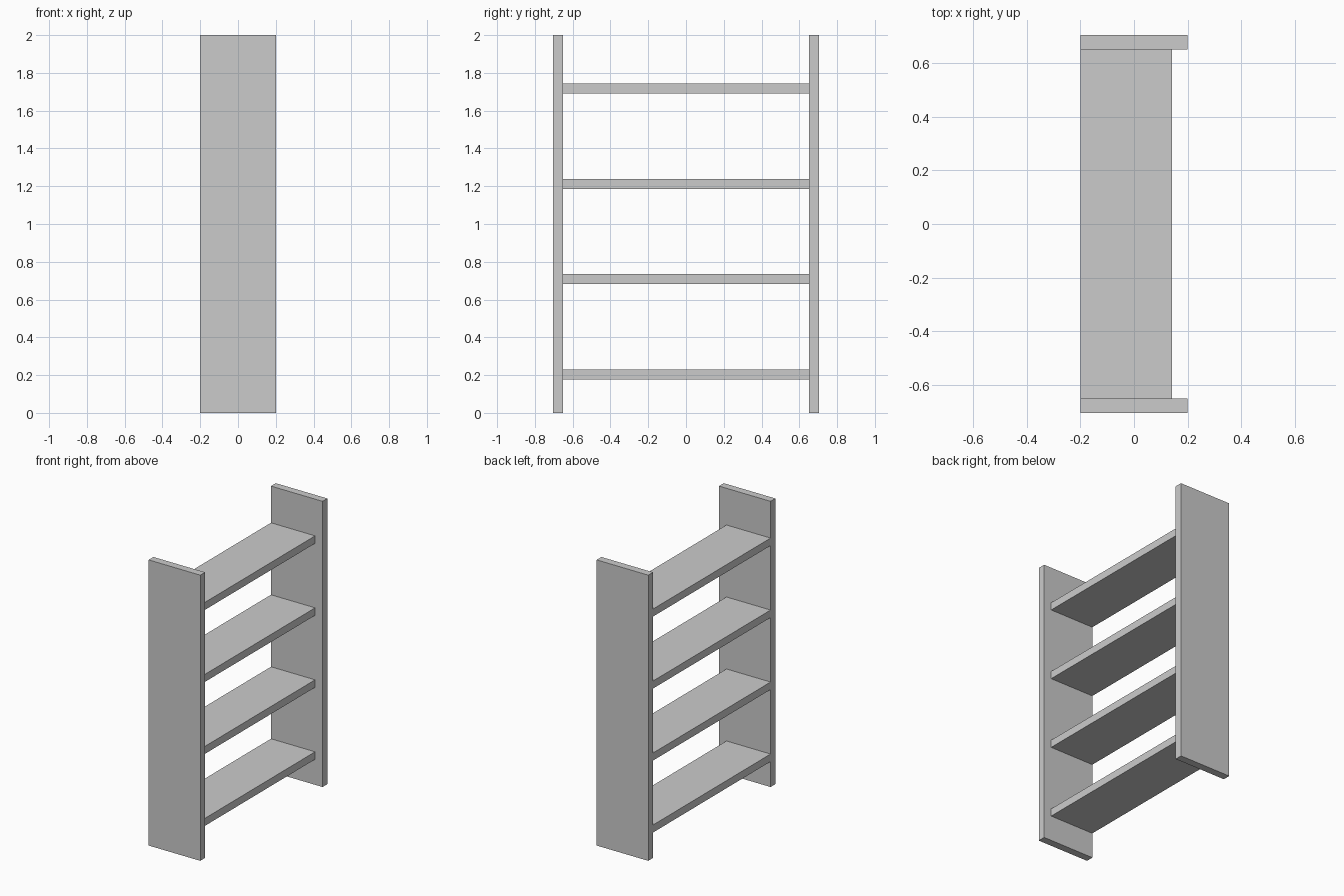
import bpy

if "Cube" in bpy.data.objects:
    bpy.data.objects.remove(bpy.data.objects["Cube"])


def box(name, x, y, z):
    """Box spanning the given (min, max) range on each axis."""
    spans = (x, y, z)
    bpy.ops.mesh.primitive_cube_add(size=1, location=[(a + b) / 2 for a, b in spans])
    ob = bpy.context.object
    ob.name = name
    ob.scale = [b - a for a, b in spans]
    bpy.ops.object.transform_apply(location=False, rotation=False, scale=True)
    return ob


THICK = 0.053
INNER = 0.65
DEPTH = 0.2

# Upright side panels
box("side_panel_left", (-DEPTH, DEPTH), (-INNER - THICK, -INNER), (0, 2))
box("side_panel_right", (-DEPTH, DEPTH), (INNER, INNER + THICK), (0, 2))

# Shelves, flush with the back edge and set in from the front edge
for i in range(4):
    z = 0.178 + i * 0.504
    box(f"shelf_{i + 1}", (-DEPTH, 0.142), (-INNER, INNER), (z, z + THICK))
